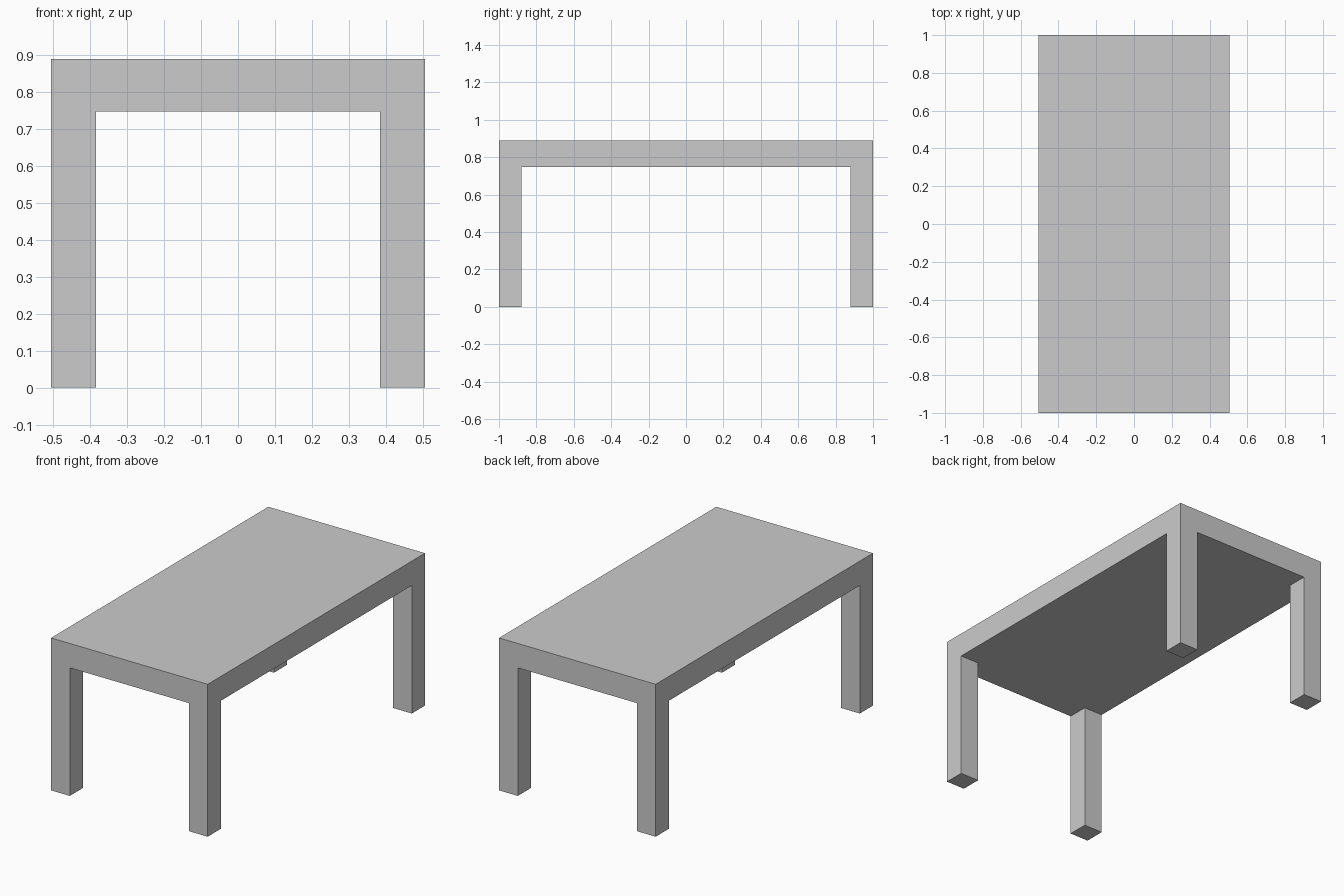
import bpy, bmesh
from math import radians
from mathutils import Matrix

if "Cube" in bpy.data.objects:
    bpy.data.objects.remove(bpy.data.objects["Cube"])

HALF_X, HALF_Y = 0.505, 1.0
UNDERSIDE, TOP = 0.746, 0.888
LEG = 0.121

bm = bmesh.new()

# Table top: solid slab
bmesh.ops.create_cube(bm, size=1.0)
bmesh.ops.transform(
    bm, verts=bm.verts,
    matrix=Matrix.Translation((0, 0, (UNDERSIDE + TOP) / 2))
    @ Matrix.Diagonal((2 * HALF_X, 2 * HALF_Y, TOP - UNDERSIDE, 1)))

# Cut lines marking the inner sides of the legs
for axis, half in ((0, HALF_X), (1, HALF_Y)):
    for side in (-1, 1):
        point, normal = [0, 0, 0], [0, 0, 0]
        point[axis] = side * (half - LEG)
        normal[axis] = 1
        bmesh.ops.bisect_plane(bm, geom=bm.verts[:] + bm.edges[:] + bm.faces[:],
                               plane_co=point, plane_no=normal)

# Legs: extrude the four underside corners to the floor, flush with the slab
bm.normal_update()
corners = []
for face in bm.faces:
    c = face.calc_center_median()
    if face.normal.z < -0.9 and abs(c.x) > HALF_X - LEG and abs(c.y) > HALF_Y - LEG:
        corners.append(face)
feet = bmesh.ops.extrude_discrete_faces(bm, faces=corners)["faces"]
for face in feet:
    for vert in face.verts:
        vert.co.z = 0

# Merge coplanar faces so slab and legs read as one continuous surface
bmesh.ops.remove_doubles(bm, verts=bm.verts, dist=1e-5)
bmesh.ops.dissolve_limit(bm, angle_limit=radians(1), verts=bm.verts, edges=bm.edges)
bmesh.ops.recalc_face_normals(bm, faces=bm.faces)

mesh = bpy.data.meshes.new("table")
bm.to_mesh(mesh)
bm.free()
bpy.context.collection.objects.link(bpy.data.objects.new("table", mesh))
